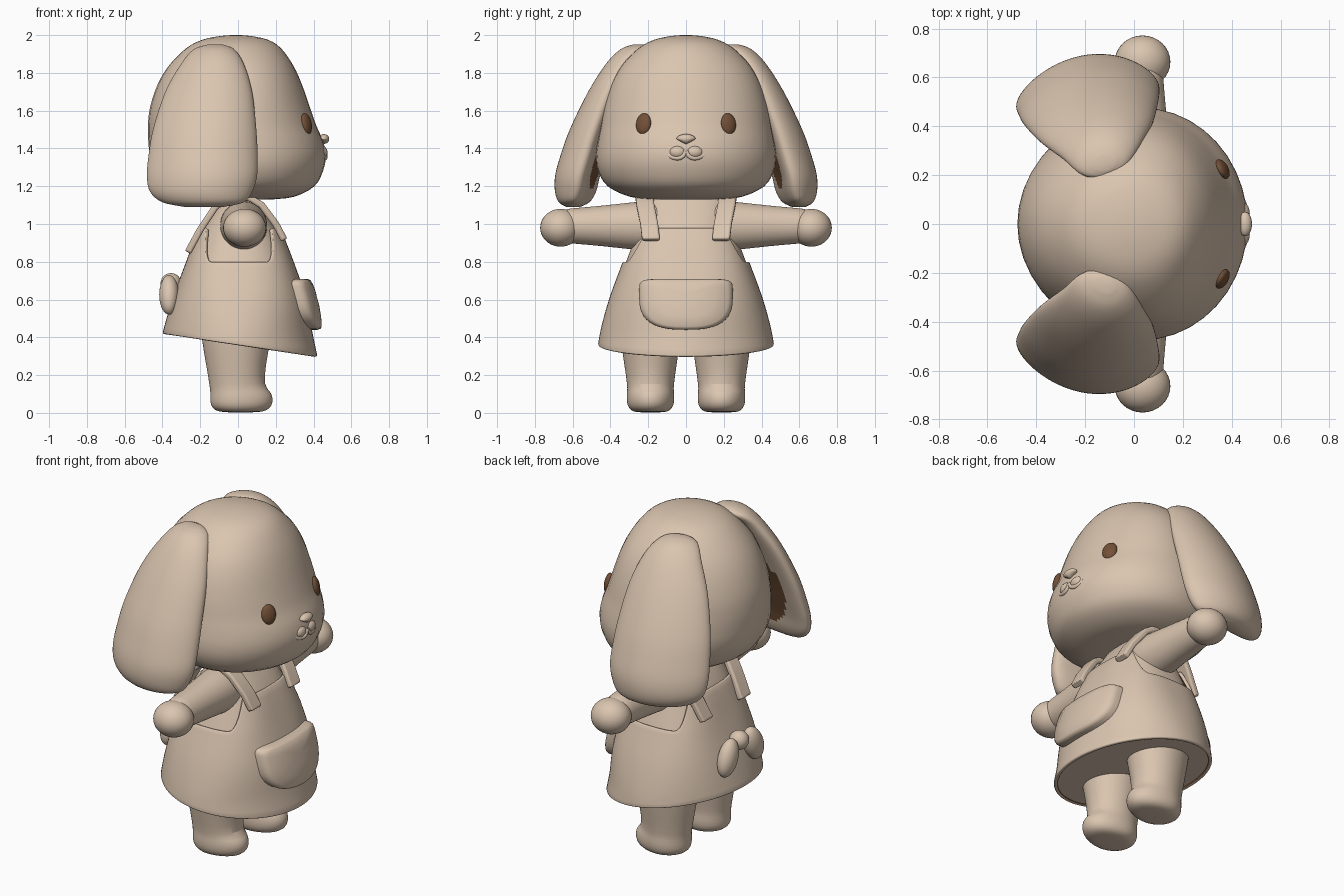
import bpy, bmesh
from math import sin, cos, pi, copysign
from mathutils import Vector, Matrix

if "Cube" in bpy.data.objects:
    bpy.data.objects.remove(bpy.data.objects["Cube"], do_unlink=True)


def material(name, rgb):
    m = bpy.data.materials.new(name)
    m.use_nodes = True
    m.diffuse_color = (*rgb, 1)
    m.node_tree.nodes["Principled BSDF"].inputs["Base Color"].default_value = (*rgb, 1)
    return m


BEIGE = material("warm_beige", (0.70, 0.555, 0.43))
BROWN = material("dark_brown", (0.17, 0.08, 0.038))
SIDES = (("left", 1), ("right", -1))


def finish(bm, name, mat, subsurf=0):
    bmesh.ops.recalc_face_normals(bm, faces=bm.faces)
    me = bpy.data.meshes.new(name)
    bm.to_mesh(me)
    bm.free()
    me.materials.append(mat)
    ob = bpy.data.objects.new(name, me)
    bpy.context.collection.objects.link(ob)
    if subsurf:
        mod = ob.modifiers.new("smooth", 'SUBSURF')
        mod.levels = mod.render_levels = subsurf
    bpy.context.view_layer.objects.active = ob
    ob.select_set(True)
    bpy.ops.object.shade_smooth_by_angle(angle=0.9)
    ob.select_set(False)
    return ob


def resample(rows, k=4):
    """Smooth curve through rows of numbers."""
    out, last = [], len(rows) - 1
    for i in range(last):
        quad = [rows[min(max(j, 0), last)] for j in range(i - 1, i + 3)]
        for step in range(k):
            t = step / k
            out.append([b + .5 * t * (c - a + t * (2 * a - 5 * b + 4 * c - d + t * (3 * (b - c) + d - a)))
                        for a, b, c, d in zip(*quad)])
    return out + [list(rows[-1])]


def bridge(rows, cap_start=True, cap_end=True):
    """Skin a list of closed point loops."""
    bm = bmesh.new()
    loops = [[bm.verts.new(p) for p in row] for row in rows]
    n = len(loops[0])
    for a, b in zip(loops, loops[1:]):
        for i in range(n):
            j = (i + 1) % n
            bm.faces.new((a[i], a[j], b[j], b[i]))
    for loop, cap in ((loops[0], cap_start), (loops[-1], cap_end)):
        if cap:
            v = bm.verts.new(sum((v.co for v in loop), Vector()) / n)
            for i in range(n):
                bm.faces.new((loop[i], loop[(i + 1) % n], v))
    return bm


def egg(z, x0, x1, w, cx, cy=0, n=40, shear=0, curl=0):
    """Oval ring whose front and back lengths differ."""
    pts = []
    for i in range(n):
        c, s = cos(2 * pi * i / n), sin(2 * pi * i / n)
        d = c * ((x1 - cx) if c > 0 else (cx - x0))
        pts.append(Vector((cx + d, cy + w * s + shear * d - curl * d * d, z)))
    return pts


def flip(rows, side):
    return [[Vector((p.x, p.y * side, p.z)) for p in r] for r in rows]


def ball(name, loc, scale, mat=BEIGE, tilt=(0, 0, 0)):
    bm = bmesh.new()
    bmesh.ops.create_uvsphere(bm, u_segments=32, v_segments=20, radius=1)
    bm.transform(Matrix.Diagonal((*scale, 1)))
    ob = finish(bm, name, mat)
    ob.location, ob.rotation_euler = loc, tilt
    return ob


# Head: z, back, front, half width, centre
head = [(1.13, -.12, .18, .18, .03), (1.145, -.25, .3, .3, .03), (1.2, -.37, .405, .415, .03),
        (1.28, -.435, .45, .465, .03), (1.36, -.465, .465, .476, .03), (1.44, -.475, .45, .467, .03),
        (1.52, -.477, .415, .452, .03), (1.62, -.465, .38, .433, .03), (1.74, -.425, .338, .395, .03),
        (1.84, -.365, .292, .34, .02), (1.93, -.275, .228, .252, 0), (1.975, -.19, .16, .17, -.01),
        (1.995, -.095, .07, .08, -.01), (2.0, -.03, .01, .02, -.01)]
finish(bridge([egg(*r) for r in resample(head, 3)]), "head", BEIGE)

# Face
for label, s in SIDES:
    ball(label + "_eye", (.362, s * .225, 1.53), (.022, .043, .057), BROWN, (0, -.2, s * .5))
    ball(label + "_muzzle_puff", (.438, s * .044, 1.38), (.036, .048, .036))
nose = ball("nose", (.455, 0, 1.45), (.028, .05, .026))
for v in nose.data.vertices:
    if v.co.z < 0:
        v.co.y *= 1 + v.co.z * 26
curve = bpy.data.curves.new("mouth", 'CURVE')
curve.dimensions = '3D'
curve.bevel_depth, curve.bevel_resolution = .012, 3
curve.use_fill_caps = True
for _, s in SIDES:
    sp = curve.splines.new('BEZIER')
    path = [(.442, .1, 1.368), (.456, .06, 1.35), (.463, .022, 1.355), (.46, 0, 1.385)]
    sp.bezier_points.add(len(path) - 1)
    for bp, (x, y, z) in zip(sp.bezier_points, path):
        bp.co = (x, y * s, z)
        bp.handle_left_type = bp.handle_right_type = 'AUTO'
curve.materials.append(BEIGE)
bpy.context.collection.objects.link(bpy.data.objects.new("mouth", curve))

# Floppy ears with a dark patch inside: z, back, front, inner, outer
ear = [(1.95, -.16, -.08, .22, .28), (1.925, -.235, -.02, .19, .345), (1.85, -.3, .03, .25, .42),
       (1.7, -.385, .075, .33, .515), (1.5, -.45, .097, .41, .612), (1.35, -.475, .104, .46, .665),
       (1.25, -.482, .1, .49, .69), (1.17, -.465, .075, .505, .69), (1.115, -.4, .03, .53, .67),
       (1.09, -.28, -.08, .565, .63)]
for label, s in SIDES:
    rows = [egg(z, a, b, (d - c) / 2, (a + b) / 2, (c + d) / 2, 72, .14, .75)
            for z, a, b, c, d in resample(ear)]
    ob = finish(bridge(flip(rows, s)), label + "_ear", BEIGE)
    ob.data.materials.append(BROWN)
    for f in ob.data.polygons:
        c = f.center
        if f.normal.y * s < 0 and ((c.x + .19) / .18) ** 2 + ((c.z - 1.4) / .22) ** 2 < 1:
            f.material_index = 1

# Body and dress share one profile: z, back, front, half width
PROFILE = resample([(.28, -.43, .425, .474), (.42, -.40, .395, .456), (.6, -.348, .362, .408),
                    (.8, -.275, .295, .335), (.98, -.205, .22, .27), (1.13, -.11, .12, .23)], 5)


def profile(z):
    z = min(max(z, PROFILE[0][0]), PROFILE[-1][0])
    for a, b in zip(PROFILE, PROFILE[1:]):
        if z <= b[0]:
            t = (z - a[0]) / (b[0] - a[0])
            return [p + (q - p) * t for p, q in zip(a[1:], b[1:])]


def roundness(z, square):
    return 1 - square * min(max((z - .4) / .4, 0), 1)


def skirt_point(angle, z, off, square):
    back, front, w = profile(z)
    e = roundness(z, square)
    c, s = [copysign(abs(f(angle)) ** e, f(angle)) for f in (cos, sin)]
    return Vector((c * ((front if c > 0 else -back) + off), s * (w + off), z))


def shell(top, hem_lift, off, square, steps=18, n=96):
    rows = []
    for k in range(steps + 1):
        t, row = k / steps, []
        for i in range(n):
            a = 2 * pi * i / n
            low = .36 - .06 * cos(a) + hem_lift
            row.append(skirt_point(a, low + (top(a) - low) * t, off, square))
        rows.append(row)
    return rows


def bib_top(a):
    t = min(max((abs(sin(a)) - .64) / .28, 0), 1)
    return .98 - .18 * t * t * (3 - 2 * t)


finish(bridge(shell(lambda a: 1.13, .006, -.018, .18)), "body", BEIGE)
dress = finish(bridge(shell(bib_top, 0, 0, .28), False, False), "dress", BEIGE)
dress.data.materials.append(BROWN)
mod = dress.modifiers.new("lined_cloth", 'SOLIDIFY')
mod.thickness, mod.offset, mod.material_offset = .02, -1, 1
mod = dress.modifiers.new("soft_edge", 'BEVEL')
mod.width, mod.segments, mod.limit_method = .006, 2, 'ANGLE'

# Neck
finish(bridge([egg(z, -.085, .095, .17, 0) for z in (1.11, 1.15)]), "neck", BROWN)

# Front pocket, bulging from the skirt
rows = []
for scale, off in ((1, -.02), (1, .03), (.97, .047), (.9, .055), (.6, .06), (.25, .061)):
    row = []
    for i in range(48):
        a = 2 * pi * i / 48
        c, s = cos(a), sin(a)
        e = 2 / 7 if s > 0 else 2 / 2.7
        y = scale * .248 * copysign(abs(c) ** e, c)
        z = .615 + scale * (.095 if s > 0 else .175) * copysign(abs(s) ** e, s)
        _, front, w = profile(z)
        p = 2 / roundness(z, .28)
        row.append(Vector((front * (1 - abs(y / w) ** p) ** (1 / p) + off, y, z)))
    rows.append(row)
finish(bridge(rows, False), "pocket", BEIGE)

# Shoulder straps
PATH = [(.245, .185, .915), (.2, .195, 1.0), (.125, .215, 1.1), (.06, .22, 1.14), (-.06, .22, 1.135),
        (-.12, .215, 1.09), (-.2, .195, .97), (-.265, .18, .85)]
for label, s in SIDES:
    rows = []
    for i, p in enumerate(PATH):
        p = Vector(p)
        d = Vector(PATH[min(i + 1, len(PATH) - 1)]) - Vector(PATH[max(i - 1, 0)])
        out = Vector((-d.z, 0, d.x)).normalized() * -.018
        side = Vector((0, .047, 0))
        rows.append([p + out + side, p + out - side, p - out - side, p - out + side])
    ob = finish(bridge(flip(rows, s)), label + "_strap", BEIGE)
    mod = ob.modifiers.new("soft_edge", 'BEVEL')
    mod.width, mod.segments = .011, 3

# Arms and hands
turn = Matrix.Translation((.03, 0, .99)) @ Matrix.Rotation(-pi / 2, 4, 'X')
for label, s in SIDES:
    rows = [[turn @ p for p in egg(d, -r, r, r * 1.04, 0)]
            for d, r in ((.12, .12), (.2, .128), (.3, .119), (.45, .102), (.6, .09), (.66, .085))]
    finish(bridge(flip(rows, s)), label + "_arm", BEIGE, 1)
    ball(label + "_hand", (.035, s * .664, .98), (.114, .108, .1))

# Legs with rounded feet
leg = [(.003, -.08, .11, .075), (.012, -.122, .155, .105), (.04, -.147, .182, .124),
       (.08, -.147, .186, .127), (.115, -.147, .172, .124), (.14, -.15, .137, .122),
       (.25, -.168, .146, .138), (.4, -.195, .176, .16), (.5, -.2, .18, .165)]
for label, s in SIDES:
    rows = [egg(*r, 0, .188) for r in leg]
    finish(bridge(flip(rows, s)), label + "_leg", BEIGE, 1)

# Bow at the back
ball("bow_knot", (-.355, 0, .685), (.055, .055, .055))
for label, s in SIDES:
    ball(label + "_bow_loop", (-.365, s * .12, .625), (.052, .065, .11), BEIGE, (s * .4, 0, 0))
